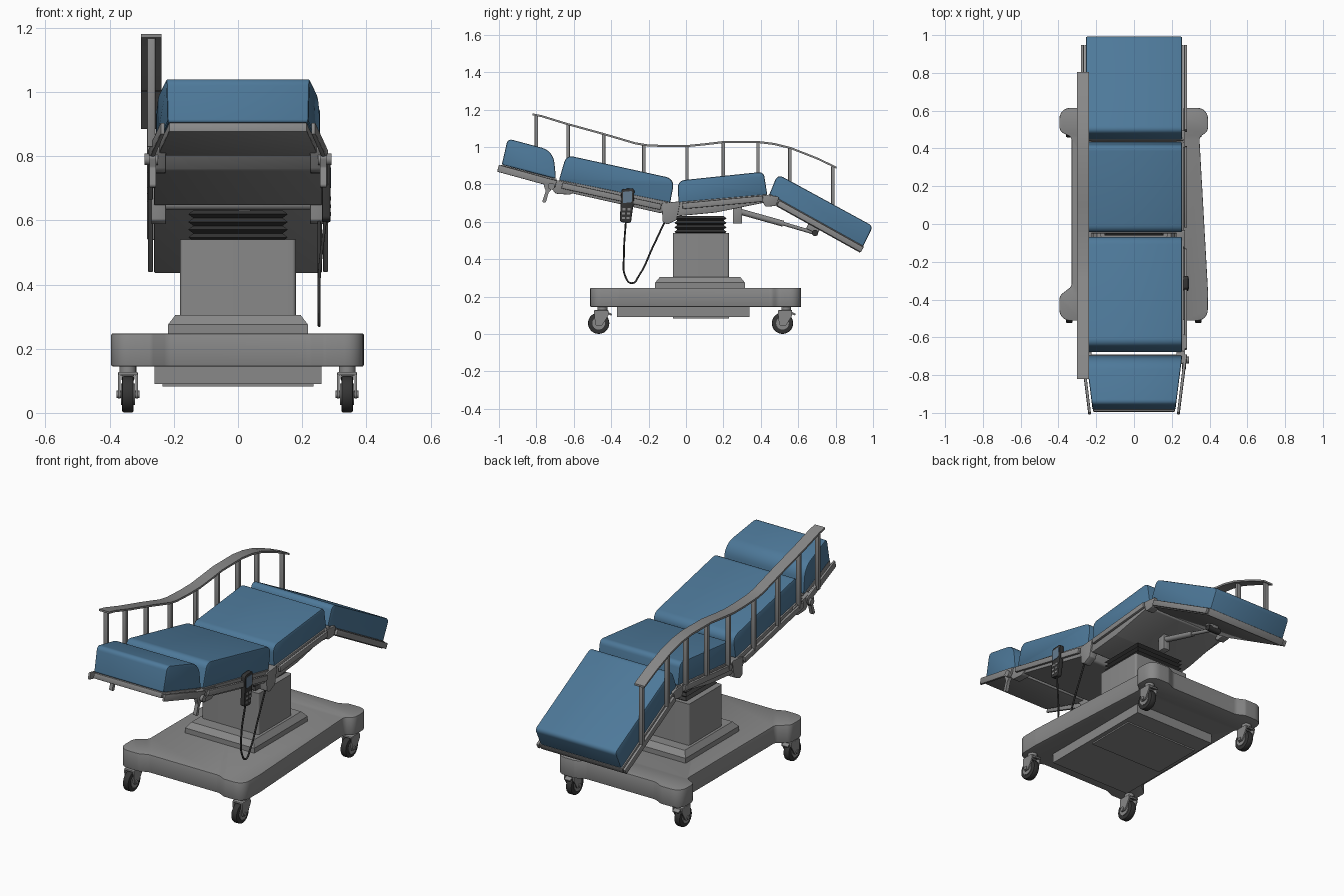
import bpy, bmesh, math
from mathutils import Vector, Matrix


def material(name, rgb):
    m = bpy.data.materials.new(name)
    m.diffuse_color = (*rgb, 1)
    return m


BLUE = material("blue upholstery", (0.075, 0.19, 0.32))
GREY = material("grey metal", (0.25, 0.25, 0.25))
DARK = material("dark rubber", (0.035, 0.035, 0.035))
SCREEN = material("screen blue grey", (0.13, 0.2, 0.28))


def finish(name, bm, mat, bevel=0.0, seg=2):
    bmesh.ops.recalc_face_normals(bm, faces=bm.faces[:])
    if bevel:
        edges = [e for e in bm.edges if len(e.link_faces) == 2 and e.calc_face_angle() > 0.7]
        bmesh.ops.bevel(bm, geom=edges, offset=bevel, segments=seg, profile=0.5,
                        affect='EDGES', clamp_overlap=True)
    me = bpy.data.meshes.new(name)
    bm.to_mesh(me)
    bm.free()
    me.materials.append(mat)
    ob = bpy.data.objects.new(name, me)
    bpy.context.collection.objects.link(ob)
    bpy.ops.object.select_all(action='DESELECT')
    ob.select_set(True)
    bpy.context.view_layer.objects.active = ob
    bpy.ops.object.shade_smooth_by_angle(angle=math.radians(35))
    return ob


def fillet(pts, n=6):
    """Round each (a, b, radius) corner of a closed outline."""
    out = []
    for i, p in enumerate(pts):
        r = p[2] if len(p) > 2 else 0
        c = Vector(p[:2])
        if not r:
            out.append(c)
            continue
        a, b = Vector(pts[i - 1][:2]) - c, Vector(pts[(i + 1) % len(pts)][:2]) - c
        half = a.angle(b) / 2
        d = min(r / math.tan(half), a.length * 0.49, b.length * 0.49)
        s, e = c + a.normalized() * d, c + b.normalized() * d
        for k in range(n + 1):
            t = k / n
            q = (1 - t) ** 2 * s + t * t * e + 2 * t * (1 - t) * c * 0.8
            out.append(q / ((1 - t) ** 2 + t * t + 1.6 * t * (1 - t)))
    return out


def prism(name, pts, lo, hi, mat, axis='x', bevel=0.0, warp=None):
    """Extrude a rounded outline: yz along x, or xy along z."""
    bm = bmesh.new()
    place = (lambda p, h: (h, p.x, p.y)) if axis == 'x' else (lambda p, h: (p.x, p.y, h))
    rings = [[bm.verts.new(place(p, h)) for p in fillet(pts)] for h in (lo, hi)]
    n = len(rings[0])
    for r in rings:
        bm.faces.new(r)
    for i in range(n):
        j = (i + 1) % n
        bm.faces.new((rings[0][i], rings[0][j], rings[1][j], rings[1][i]))
    if warp:
        for v in bm.verts:
            v.co.x *= warp(v.co.y)
    return finish(name, bm, mat, bevel)


def stack(name, levels, mat, bevel=0.0):
    """Loft rectangles given as (z, half x, y min, y max)."""
    bm = bmesh.new()
    rings = [[bm.verts.new((x, y, z)) for x, y in ((-h, a), (h, a), (h, b), (-h, b))]
             for z, h, a, b in levels]
    bm.faces.new(rings[0])
    bm.faces.new(rings[-1])
    for r, s in zip(rings, rings[1:]):
        for i in range(4):
            j = (i + 1) % 4
            bm.faces.new((r[i], r[j], s[j], s[i]))
    return finish(name, bm, mat, bevel)


def rod(name, p, q, r, mat, sides=16, bevel=0.0):
    p, q = Vector(p), Vector(q)
    d = q - p
    m = Matrix.Translation((p + q) / 2) @ d.to_track_quat('Z', 'Y').to_matrix().to_4x4()
    bm = bmesh.new()
    bmesh.ops.create_cone(bm, cap_ends=True, segments=sides, radius1=r, radius2=r,
                          depth=d.length, matrix=m)
    return finish(name, bm, mat, bevel)


def bar(name, p, q, below, x0, x1, mat=GREY, warp=None):
    """Slab between two yz points with the given depth below the line."""
    d = (Vector(q) - Vector(p)).normalized()
    n = Vector((d.y, -d.x)) * below
    return prism(name, [p, q, (q[0] + n.x, q[1] + n.y), (p[0] + n.x, p[1] + n.y)],
                 x0, x1, mat, bevel=0.004, warp=warp)


def taper(y):
    return 1 - 0.14 * max(0, min(1, (-0.70 - y) / 0.28))


# Cushions
prism("head_cushion", [(-0.985, 0.905, .01), (-0.953, 1.045, .025), (-0.71, 0.98, .09),
                       (-0.695, 0.83, .01)], -0.255, 0.255, BLUE, bevel=0.014, warp=taper)
prism("back_cushion", [(-0.68, 0.82, .01), (-0.64, 0.957, .04), (-0.06, 0.83, .05),
                       (-0.085, 0.70, .01)], -0.255, 0.255, BLUE, bevel=0.014)
prism("seat_cushion", [(-0.04, 0.70, .01), (-0.045, 0.82, .04), (0.415, 0.868, .03),
                       (0.435, 0.742, .01)], -0.255, 0.255, BLUE, bevel=0.014)
prism("leg_cushion", [(0.445, 0.745, .01), (0.49, 0.855, .03), (1.0, 0.577, .025),
                      (0.945, 0.465, .01)], -0.255, 0.255, BLUE, bevel=0.014)

# Frame pans below each cushion
bar("head_pan", (-0.99, 0.905), (-0.69, 0.83), 0.03, -0.25, 0.25, warp=taper)
prism("back_pan", [(-0.68, 0.825), (-0.085, 0.705), (-0.13, 0.645, .02), (-0.62, 0.755, .02)],
      -0.262, 0.262, GREY, bevel=0.004)
prism("seat_pan", [(-0.05, 0.705), (0.435, 0.747), (0.43, 0.705, .01), (0.16, 0.65, .04),
                   (-0.05, 0.63, .02)], -0.262, 0.262, GREY, bevel=0.004)
bar("leg_pan", (0.445, 0.75), (0.95, 0.47), 0.04, -0.262, 0.262)

# Side rails, hinges and tilt brackets, mirrored
for side, s in (("left", -1), ("right", 1)):
    x0, x1 = sorted((s * 0.265, s * 0.281))
    bar(side + "_head_rail", (-1.0, 0.905), (-0.69, 0.82), 0.038, x0, x1, warp=taper)
    bar(side + "_back_rail", (-0.66, 0.81), (-0.13, 0.695), 0.032, x0, x1)
    bar(side + "_seat_rail", (-0.02, 0.70), (0.41, 0.74), 0.032, x0, x1)
    bar(side + "_leg_rail", (0.50, 0.715), (0.95, 0.465), 0.032, x0, x1)
    h0, h1 = sorted((s * 0.225, s * 0.27))
    prism(side + "_back_hinge", [(-0.13, 0.70, .01), (-0.03, 0.71, .01), (-0.05, 0.61, .01),
                                 (-0.10, 0.585, .02), (-0.125, 0.60, .01)], h0, h1, GREY, bevel=0.003)
    prism(side + "_leg_hinge", [(0.40, 0.745, .01), (0.50, 0.735, .01), (0.48, 0.685, .02),
                                (0.42, 0.68, .02)], h0, h1, GREY, bevel=0.003)
    prism(side + "_head_bracket", [(-0.75, 0.835, .01), (-0.58, 0.80, .01), (-0.61, 0.745, .03),
                                   (-0.70, 0.75, .03)], h0, h1, GREY, bevel=0.003)
    prism(side + "_head_lever", [(-0.765, 0.805, .01), (-0.70, 0.795, .01), (-0.735, 0.755, .01),
                                 (-0.75, 0.70, .01), (-0.77, 0.705, .01), (-0.75, 0.765, .01)],
          s * 0.255, s * 0.275, GREY)
    rod(side + "_clamp_knob", (s * 0.25, -0.72, 0.79), (s * 0.292, -0.72, 0.79), 0.018, GREY)

# Leg lift strut
rod("strut_body", (0.02, 0.27, 0.66), (0.02, 0.52, 0.59), 0.016, GREY)
rod("strut_piston", (0.02, 0.50, 0.596), (0.02, 0.69, 0.54), 0.010, GREY)
rod("strut_pin", (-0.02, 0.69, 0.54), (0.06, 0.69, 0.54), 0.017, DARK)
bar("strut_anchor", (0.66, 0.60), (0.72, 0.57), 0.04, 0.0, 0.04)
bar("strut_mount", (0.25, 0.69), (0.30, 0.69), 0.10, 0.0, 0.04)

# Curved hand rail on one side, a flat ribbon
path = [(-0.82, 1.18), (-0.77, 1.17), (-0.64, 1.13), (-0.44, 1.075), (-0.27, 1.025), (-0.21, 1.015),
        (-0.1, 1.01), (0, 1.01), (0.1, 1.02), (0.2, 1.032), (0.38, 1.033), (0.47, 1.022),
        (0.56, 1.0), (0.70, 0.945), (0.805, 0.895)]
prism("hand_rail", path + [(y, z - 0.011) for y, z in reversed(path)], -0.302, -0.238, GREY)


def line(pts, y):
    for (a, u), (b, v) in zip(pts, pts[1:]):
        if a <= y <= b:
            return u + (v - u) * (y - a) / (b - a)


frame_line = [(-1, 0.88), (-0.69, 0.80), (-0.13, 0.68), (-0.02, 0.68), (0.43, 0.72), (0.96, 0.45)]
for i, y in enumerate((-0.80, -0.63, -0.44, -0.225, 0.005, 0.20, 0.385, 0.555, 0.785)):
    top, low = line(path, y) - 0.006, line(frame_line, y)
    prism(f"rail_post_{i + 1}", [(y - .009, low), (y + .009, low), (y + .009, top), (y - .009, top)],
          -0.283, -0.257, GREY, bevel=0.003)

# Lift column
stack("plinth", [(0.24, 0.218, -0.165, 0.315), (0.275, 0.218, -0.165, 0.315),
                 (0.305, 0.195, -0.14, 0.29)], GREY)
prism("column", [(-0.18, -0.07, .012), (0.18, -0.07, .012), (0.18, 0.23, .012), (-0.18, 0.23, .012)],
      0.30, 0.54, GREY, axis='z')
levels = []
for k in range(9):
    d = 0.0 if k % 2 else 0.016
    levels.append((0.535 + k * 0.012, 0.155 - d, -0.062 + d, 0.217 - d))
stack("bellows", levels, DARK)

# Base with four corner lobes
prism("base", [(-0.395, -0.512, .06), (-0.27, -0.512, .03), (-0.22, -0.49, .05), (0.22, -0.49, .05),
               (0.27, -0.512, .03), (0.39, -0.512, .06), (0.392, -0.36, .06), (0.346, 0.46, .03),
               (0.392, 0.49, .04), (0.392, 0.615, .06), (0.27, 0.615, .03), (0.22, 0.59, .05),
               (-0.22, 0.59, .05), (-0.27, 0.615, .03), (-0.395, 0.615, .06), (-0.395, 0.49, .04),
               (-0.33, 0.46, .03), (-0.33, -0.33, .03), (-0.395, -0.38, .04)],
      0.145, 0.247, GREY, axis='z', bevel=0.004)
stack("underbody", [(0.09, 0.26, -0.37, 0.34), (0.15, 0.26, -0.37, 0.34)], GREY)
stack("access_panel", [(0.082, 0.235, -0.07, 0.23), (0.092, 0.235, -0.07, 0.23)], GREY)

# Casters
for i, (x, y) in enumerate(((-0.343, -0.467), (0.34, -0.467), (-0.343, 0.516), (0.34, 0.516))):
    n = f"caster_{i + 1}_"
    rod(n + "tyre", (x - 0.018, y, 0.058), (x + 0.018, y, 0.058), 0.057, DARK, 32, 0.006)
    rod(n + "hub", (x - 0.022, y, 0.058), (x + 0.022, y, 0.058), 0.034, GREY, 24)
    rod(n + "axle", (x - 0.036, y, 0.058), (x + 0.036, y, 0.058), 0.011, GREY)
    rod(n + "swivel", (x, y + 0.02, 0.118), (x, y + 0.02, 0.147), 0.026, GREY, 20)
    fork = [(y - 0.018, 0.045, .012), (y + 0.018, 0.045, .012), (y + 0.052, 0.10, .01),
            (y + 0.052, 0.125, .01), (y - 0.025, 0.125, .01)]
    for s in (-1, 1):
        a, b = sorted((x + s * 0.023, x + s * 0.031))
        prism(n + "fork", fork, a, b, GREY)
    bar(n + "crown", (y - 0.025, 0.128), (y + 0.052, 0.128), 0.011, x - 0.031, x + 0.031)
    bar(n + "brake", (y + 0.045, 0.12), (y + 0.072, 0.108), 0.01, x - 0.02, x + 0.02)

# Hand control with screen, buttons and hook
prism("hand_control", [(-0.345, 0.775, .015), (-0.275, 0.78, .015), (-0.28, 0.70, .03),
                       (-0.295, 0.592, .015), (-0.355, 0.60, .015), (-0.35, 0.68, .03)],
      0.262, 0.288, DARK, bevel=0.004)
prism("control_screen", [(-0.337, 0.76, .006), (-0.287, 0.765, .006), (-0.29, 0.705, .006),
                         (-0.338, 0.70, .006)], 0.286, 0.29, SCREEN)
for r in range(3):
    for c in range(2):
        y, z = -0.335 + c * 0.026 + 0.002 * r, 0.62 + r * 0.024
        prism("control_button", [(y - .008, z - .006), (y + .008, z - .006), (y + .008, z + .006),
                                 (y - .008, z + .006)], 0.286, 0.290, GREY)

# Hanging cable
cu = bpy.data.curves.new("cable", 'CURVE')
cu.dimensions = '3D'
cu.bevel_depth = 0.005
cu.bevel_resolution = 2
cu.resolution_u = 8
cable = [(-0.322, 0.60), (-0.332, 0.42), (-0.325, 0.31), (-0.29, 0.272), (-0.25, 0.315),
         (-0.18, 0.46), (-0.10, 0.63)]
sp = cu.splines.new('BEZIER')
sp.bezier_points.add(len(cable) - 1)
for bp, (y, z) in zip(sp.bezier_points, cable):
    bp.co = (0.272 if z > 0.58 and y < -0.3 else 0.253, y, z)
    bp.handle_left_type = bp.handle_right_type = 'AUTO'
cu.materials.append(DARK)
bpy.context.collection.objects.link(bpy.data.objects.new("cable", cu))
